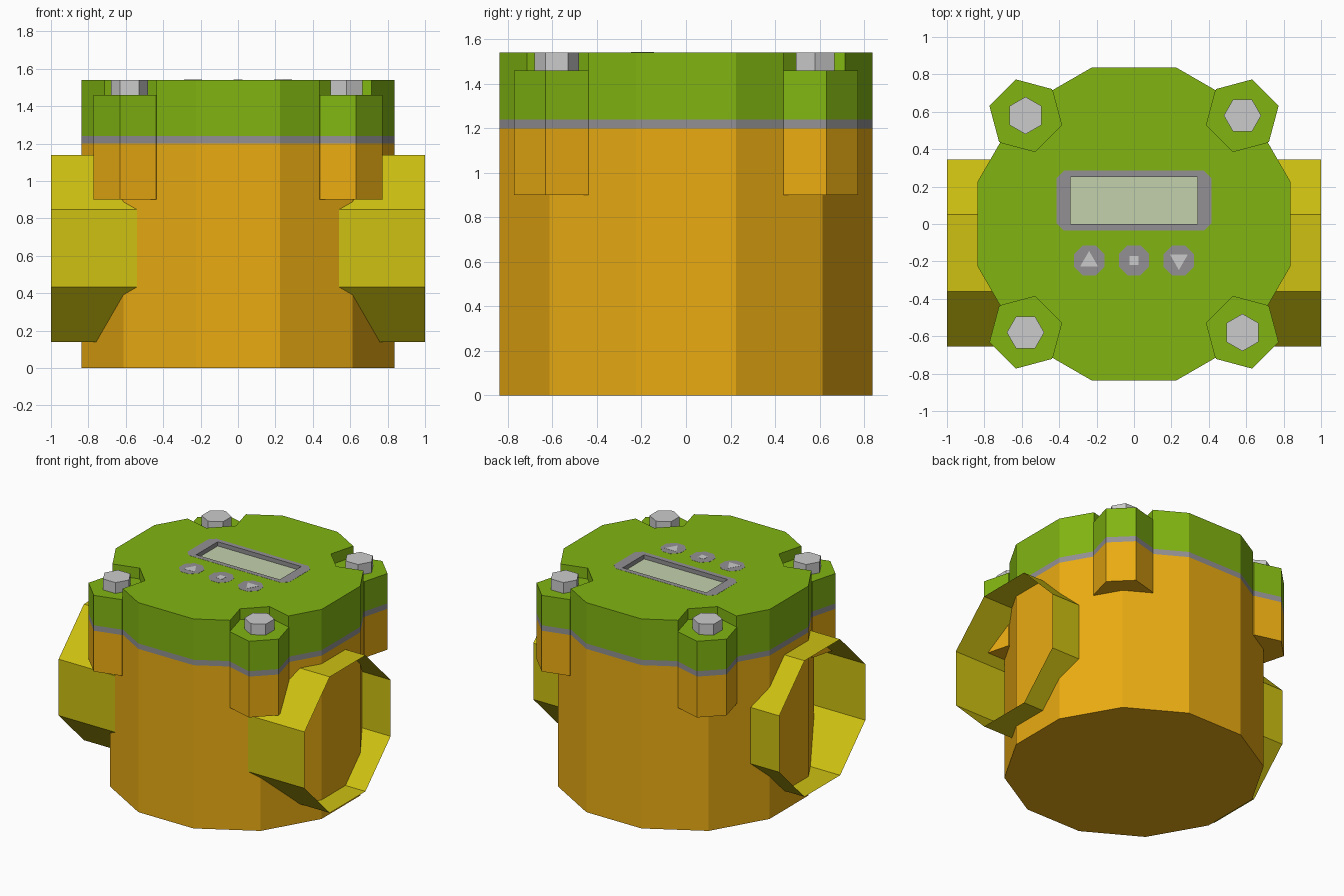
import bpy, bmesh
from math import cos, sin, radians, sqrt, pi

if "Cube" in bpy.data.objects:
    bpy.data.objects.remove(bpy.data.objects["Cube"])


def material(name, rgb):
    m = bpy.data.materials.new(name)
    m.diffuse_color = (*rgb, 1)
    m.use_nodes = True
    m.node_tree.nodes["Principled BSDF"].inputs["Base Color"].default_value = m.diffuse_color
    return m


ORANGE = material("orange", (0.82, 0.41, 0.006))
GREEN = material("green", (0.22, 0.46, 0.006))
YELLOW = material("yellow", (0.62, 0.53, 0.006))
GREY = material("mid_grey", (0.29, 0.28, 0.29))
LIGHT = material("light_grey", (0.56, 0.56, 0.56))
GLASS = material("display_green", (0.55, 0.64, 0.42))


def ngon(n, r, start=0, cx=0, cy=0):
    return [(cx + r * cos(radians(start) + 2 * pi * k / n),
             cy + r * sin(radians(start) + 2 * pi * k / n)) for k in range(n)]


def rect(x0, x1, y0, y1, c=0):
    if not c:
        return [(x0, y0), (x1, y0), (x1, y1), (x0, y1)]
    return [(x0 + c, y0), (x1 - c, y0), (x1, y0 + c), (x1, y1 - c),
            (x1 - c, y1), (x0 + c, y1), (x0, y1 - c), (x0, y0 + c)]


def prism(name, pts, z0, z1, mat=None, caps=True):
    bm = bmesh.new()
    lo = [bm.verts.new((x, y, z0)) for x, y in pts]
    hi = [bm.verts.new((x, y, z1)) for x, y in pts]
    n = len(pts)
    for i in range(n):
        j = (i + 1) % n
        bm.faces.new((lo[i], lo[j], hi[j], hi[i]))
    if caps:
        bm.faces.new(lo[::-1])
        bm.faces.new(hi)
    bm.normal_update()
    me = bpy.data.meshes.new(name)
    bm.to_mesh(me)
    bm.free()
    ob = bpy.data.objects.new(name, me)
    bpy.context.collection.objects.link(ob)
    if mat:
        me.materials.append(mat)
    return ob


def cut(target, cutter):
    cutter.hide_render = True
    cutter.hide_viewport = True
    cutter.display_type = 'WIRE'
    mod = target.modifiers.new("cut", 'BOOLEAN')
    mod.operation = 'DIFFERENCE'
    mod.solver = 'EXACT'
    mod.object = cutter


# Twelve-sided housing, gasket and lid
R = 0.867
prism("housing", ngon(12, R, 15), 0, 1.20, ORANGE)
prism("gasket", ngon(12, R, 15), 1.20, 1.24, GREY)
lid = prism("lid", ngon(12, R, 15), 1.24, 1.54, GREEN)

# Corner lugs with bolts, set into notches in the lid
for i in range(4):
    a = radians(45 + 90 * i)
    cx, cy = 0.58 * sqrt(2) * cos(a), 0.58 * sqrt(2) * sin(a)
    hexa = ngon(6, 0.2, 15 + 90 * i, cx, cy)
    prism(f"housing_lug_{i}", hexa, 0.90, 1.20, ORANGE)
    prism(f"gasket_lug_{i}", hexa, 1.20, 1.24, GREY)
    prism(f"lid_lug_{i}", hexa, 1.24, 1.46, GREEN)
    cut(lid, prism(f"notch_cutter_{i}", hexa, 1.45, 1.70))
    prism(f"bolt_{i}", ngon(6, 0.1, 90 * i, cx, cy), 1.45, 1.54, LIGHT)

# Open octagonal side ports, one thin-walled tube through the housing
port = prism("side_ports", ngon(8, 0.5 / cos(pi / 8), 22.5), -1, 1, YELLOW, caps=False)
port.rotation_euler = (0, pi / 2, 0)
port.location = (0, -0.155, 0.64)

# Display frame with recessed screen
TOP = 1.541
frame = prism("display_frame", rect(-0.415, 0.415, -0.035, 0.285, 0.04), 1.48, TOP, GREY)
cut(lid, prism("lid_window_cutter", rect(-0.35, 0.35, -0.01, 0.26), 1.46, 1.70))
cut(frame, prism("frame_window_cutter", rect(-0.34, 0.34, 0, 0.25), 1.40, 1.70))
prism("display_screen", rect(-0.345, 0.345, -0.005, 0.255), 1.49, 1.51, GLASS)

# Buttons with up, square and down symbols
BY = -0.195
symbols = {"up": ngon(3, 0.056, 90, -0.24, BY - 0.005),
           "enter": rect(-0.025, 0.025, BY - 0.025, BY + 0.025),
           "down": ngon(3, 0.056, -90, 0.24, BY + 0.005)}
for x, (name, pts) in zip((-0.24, 0, 0.24), symbols.items()):
    prism(f"button_{name}", ngon(8, 0.088, 22.5, x, BY), 1.53, TOP, GREY)
    prism(f"symbol_{name}", pts, 1.53, TOP + 0.001, LIGHT)
